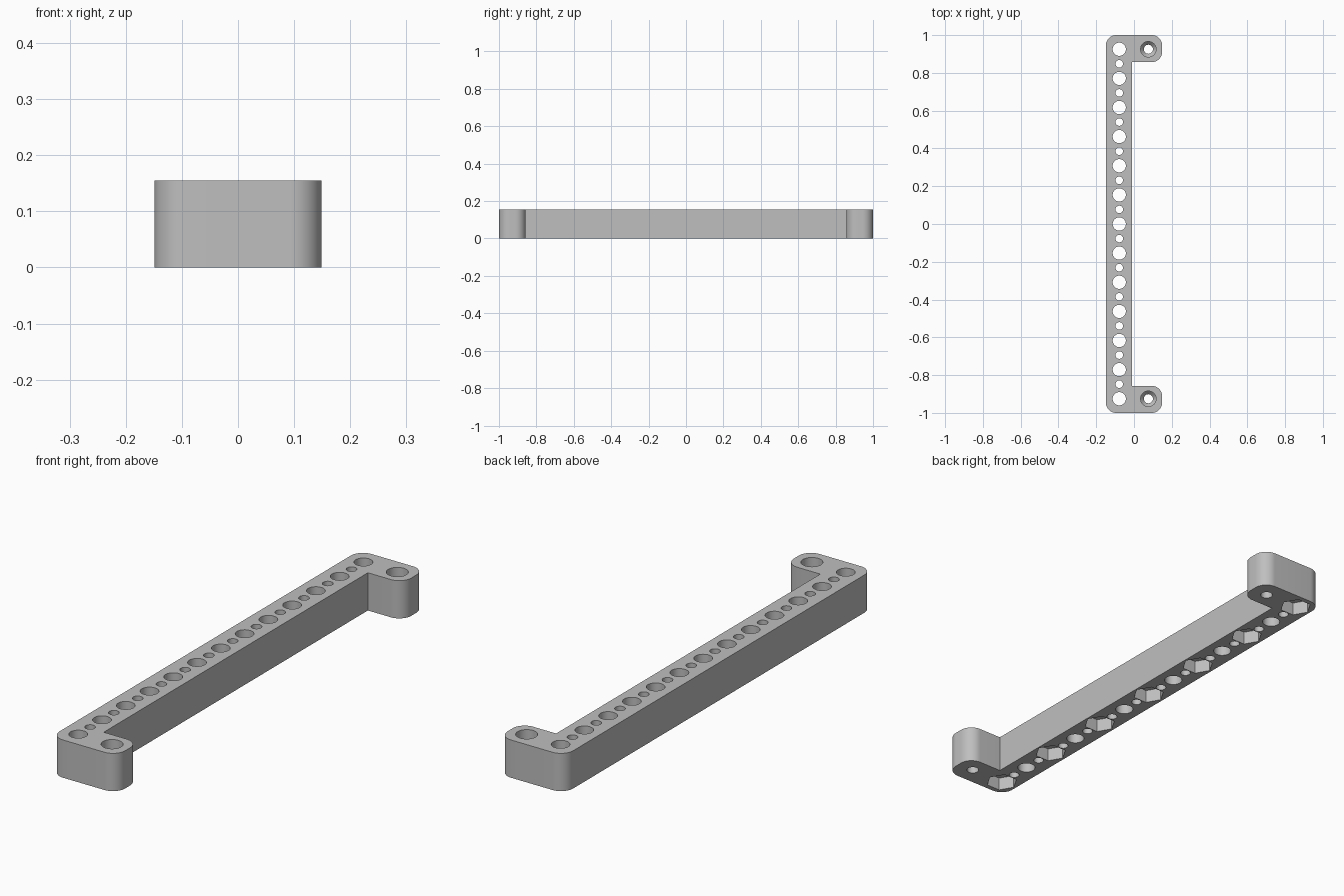
import bpy, bmesh, math
from mathutils import Matrix

cube = bpy.data.objects.get("Cube")
if cube:
    bpy.data.objects.remove(cube, do_unlink=True)

HEIGHT = 0.155
PITCH = 0.1542
BEAM_X, FOOT_X = -0.078, 0.076
INNER_X, FOOT_Y = -0.01, 0.857
HALF_W, HALF_L, RADIUS = 0.149, 1.0, 0.055

grey = bpy.data.materials.new("light grey plastic")
grey.use_nodes = True
colour = (0.52, 0.52, 0.52, 1)
grey.diffuse_color = colour
grey.node_tree.nodes["Principled BSDF"].inputs["Base Color"].default_value = colour


def make_object(name, bm):
    bmesh.ops.recalc_face_normals(bm, faces=bm.faces)
    mesh = bpy.data.meshes.new(name)
    bm.to_mesh(mesh)
    bm.free()
    mesh.materials.append(grey)
    obj = bpy.data.objects.new(name, mesh)
    bpy.context.collection.objects.link(obj)
    return obj


def add_plug(bm, x, y, z0, z1, r0, r1, sides=40):
    """Closed cylinder, cone or prism used for cutting."""
    bmesh.ops.create_cone(bm, cap_ends=True, segments=sides, radius1=r0, radius2=r1,
                          depth=z1 - z0, matrix=Matrix.Translation((x, y, (z0 + z1) / 2))
                          @ Matrix.Rotation(math.pi / 2, 4, "Z"))


def add_lathe(bm, x, y, profile, sides=40):
    """Closed turned plug from (radius, z) pairs."""
    rings = [[bm.verts.new((x + r * math.cos(2 * math.pi * i / sides),
                            y + r * math.sin(2 * math.pi * i / sides), z))
              for i in range(sides)] for r, z in profile]
    for low, high in zip(rings, rings[1:]):
        for i in range(sides):
            j = (i + 1) % sides
            bm.faces.new((low[i], low[j], high[j], high[i]))
    bm.faces.new(rings[0])
    bm.faces.new(rings[-1])


def cut(target, name, bm):
    cutter = make_object(name, bm)
    mod = target.modifiers.new(name, "BOOLEAN")
    mod.operation, mod.solver, mod.object = "DIFFERENCE", "EXACT", cutter
    bpy.context.view_layer.objects.active = target
    bpy.ops.object.modifier_apply(modifier=mod.name)
    bpy.data.objects.remove(cutter, do_unlink=True)


def rounded(cx, cy, start, steps=14):
    """Quarter arc around a corner centre."""
    return [(cx + RADIUS * math.cos(a), cy + RADIUS * math.sin(a))
            for a in (start + math.pi / 2 * i / steps for i in range(steps + 1))]


# C-shaped bracket body: long beam with a foot at each end
ax, ay = HALF_W - RADIUS, HALF_L - RADIUS
outline = [(INNER_X, FOOT_Y)]
upper = rounded(ax, FOOT_Y + RADIUS, -math.pi / 2) + rounded(ax, ay, 0) \
    + rounded(-ax, ay, math.pi / 2)
outline += upper
outline += [(x, -y) for x, y in reversed(upper)] + [(INNER_X, -FOOT_Y)]
bm = bmesh.new()
base = bm.faces.new([bm.verts.new((x, y, 0)) for x, y in outline])
top = bmesh.ops.extrude_face_region(bm, geom=[base])
bmesh.ops.translate(bm, vec=(0, 0, HEIGHT),
                    verts=[v for v in top["geom"] if isinstance(v, bmesh.types.BMVert)])
bracket = make_object("mounting_bracket", bm)

# Row of alternating large and small through holes
bm = bmesh.new()
for i in range(-12, 13):
    radius = 0.035 if i % 2 == 0 else 0.02
    add_plug(bm, BEAM_X, i * PITCH / 2, -0.05, HEIGHT + 0.05, radius, radius)
cut(bracket, "beam_holes", bm)

# Hexagonal nut pockets under every second large hole
bm = bmesh.new()
for i in range(-3, 4):
    add_plug(bm, BEAM_X, i * 2 * PITCH, -0.05, 0.055, 0.0625, 0.0625, 6)
cut(bracket, "nut_pockets", bm)

# Recessed screw holes in the feet
bm = bmesh.new()
for side in (-1, 1):
    add_lathe(bm, FOOT_X, side * 6 * PITCH,
              [(0.024, -0.05), (0.024, 0.05), (0.041, 0.07), (0.041, HEIGHT + 0.05)])
cut(bracket, "screw_holes", bm)

# Smooth the curved walls, keep the edges crisp
bpy.ops.object.select_all(action="DESELECT")
bracket.select_set(True)
bpy.context.view_layer.objects.active = bracket
bpy.ops.object.shade_smooth_by_angle(angle=math.radians(30))
